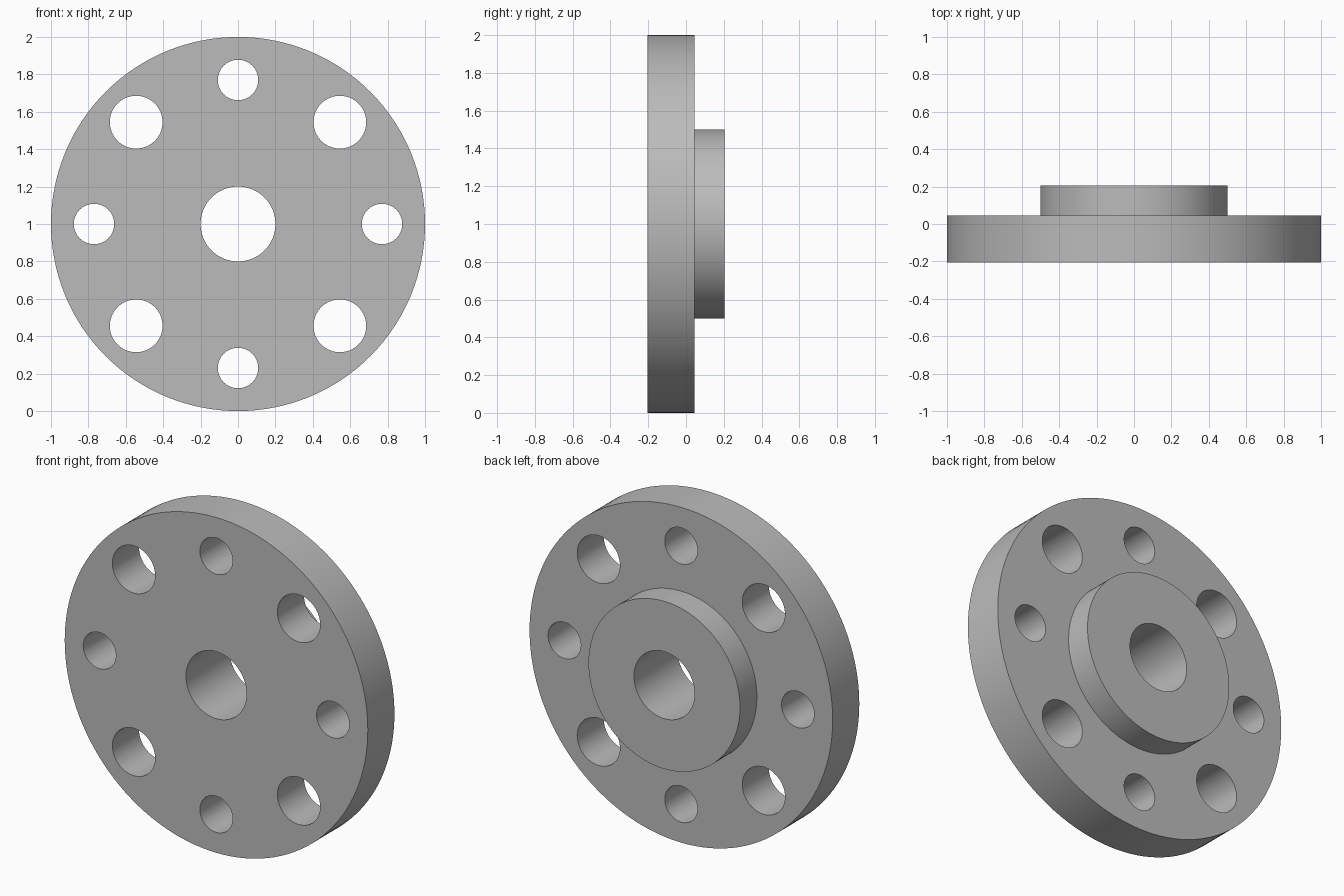
import bpy, bmesh, math
from mathutils import Matrix, Vector

if "Cube" in bpy.data.objects:
    bpy.data.objects.remove(bpy.data.objects["Cube"], do_unlink=True)

FRONT, STEP, BACK = -0.205, 0.046, 0.205
RIM, HUB, BORE = 1.0, 0.5, 0.2
BOLT_CIRCLE, SMALL, LARGE = 0.77, 0.108, 0.141
SEGMENTS = 128

steel = bpy.data.materials.new("light_grey_steel")
steel.use_nodes = True
grey = (0.5, 0.5, 0.5, 1.0)
steel.diffuse_color = grey
steel.node_tree.nodes["Principled BSDF"].inputs["Base Color"].default_value = grey


def make_object(name, bm):
    bmesh.ops.recalc_face_normals(bm, faces=bm.faces)
    mesh = bpy.data.meshes.new(name)
    bm.to_mesh(mesh)
    bm.free()
    mesh.materials.append(steel)
    obj = bpy.data.objects.new(name, mesh)
    bpy.context.collection.objects.link(obj)
    return obj


# Flange body: stepped section with centre bore, revolved about the y axis
bm = bmesh.new()
section = [(BORE, FRONT), (RIM, FRONT), (RIM, STEP),
           (HUB, STEP), (HUB, BACK), (BORE, BACK)]
verts = [bm.verts.new((r, y, 1)) for r, y in section]
edges = [bm.edges.new((v, verts[i - 1])) for i, v in enumerate(verts)]
bmesh.ops.spin(bm, geom=verts + edges, cent=(0, 0, 1), axis=(0, 1, 0),
               angle=math.tau, steps=SEGMENTS, use_merge=True)
bmesh.ops.remove_doubles(bm, verts=bm.verts, dist=0.0001)
flange = make_object("flange", bm)

# Bolt holes: small on the axes, large on the diagonals
bm = bmesh.new()
for i in range(8):
    angle = i * math.tau / 8
    radius = LARGE if i % 2 else SMALL
    place = Matrix.Translation(Vector((BOLT_CIRCLE * math.cos(angle), 0,
                                       1 + BOLT_CIRCLE * math.sin(angle))))
    bmesh.ops.create_cone(bm, cap_ends=True, segments=64, radius1=radius,
                          radius2=radius, depth=1,
                          matrix=place @ Matrix.Rotation(math.pi / 2, 4, "X"))
cutter = make_object("bolt_hole_cutter", bm)
cutter.hide_render = True

drill = flange.modifiers.new("bolt_holes", "BOOLEAN")
drill.operation = "DIFFERENCE"
drill.solver = "EXACT"
drill.object = cutter
bpy.context.view_layer.objects.active = flange
flange.select_set(True)
bpy.ops.object.modifier_apply(modifier=drill.name)
bpy.data.objects.remove(cutter, do_unlink=True)

# Smooth round walls, sharp rims
bpy.ops.object.shade_smooth_by_angle(angle=math.radians(30))
